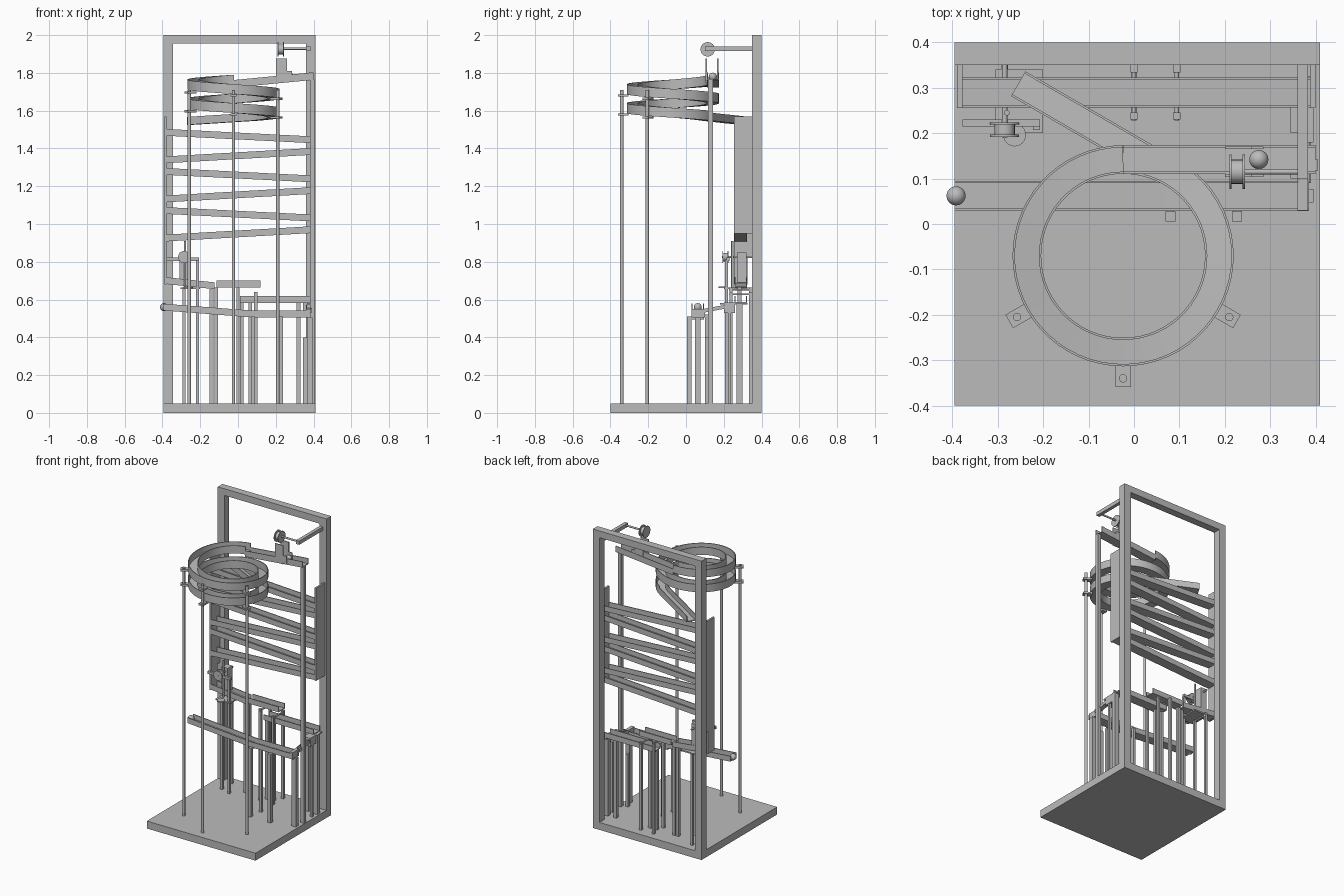
import bpy, bmesh, math
from mathutils import Vector, Matrix

old = bpy.data.objects.get("Cube")
if old:
    bpy.data.objects.remove(old, do_unlink=True)

grey = bpy.data.materials.new("plain grey")
grey.use_nodes = True
grey.diffuse_color = (0.5, 0.5, 0.5, 1)
grey.node_tree.nodes["Principled BSDF"].inputs["Base Color"].default_value = (0.5, 0.5, 0.5, 1)


def finish(name, bm, smooth=False):
    bmesh.ops.recalc_face_normals(bm, faces=bm.faces)
    mesh = bpy.data.meshes.new(name)
    bm.to_mesh(mesh)
    bm.free()
    mesh.materials.append(grey)
    ob = bpy.data.objects.new(name, mesh)
    bpy.context.collection.objects.link(ob)
    if smooth:
        bpy.ops.object.select_all(action='DESELECT')
        ob.select_set(True)
        bpy.context.view_layer.objects.active = ob
        bpy.ops.object.shade_smooth_by_angle(angle=math.radians(35))
    return ob


def box(name, x, y, z):
    """Box from (low, high) ranges."""
    bm = bmesh.new()
    size = Matrix.Diagonal((x[1] - x[0], y[1] - y[0], z[1] - z[0], 1))
    mid = Vector((sum(x) / 2, sum(y) / 2, sum(z) / 2))
    bmesh.ops.create_cube(bm, size=1, matrix=Matrix.Translation(mid) @ size)
    return finish(name, bm)


def post(name, x, y, top, w=0.016):
    return box(name, (x - w / 2, x + w / 2), (y - w / 2, y + w / 2), (0.05, top))


def rod(name, a, b, r, sides=24):
    """Cylinder between two points."""
    a, b = Vector(a), Vector(b)
    turn = (b - a).to_track_quat('Z', 'Y').to_matrix().to_4x4()
    bm = bmesh.new()
    bmesh.ops.create_cone(bm, cap_ends=True, segments=sides, radius1=r, radius2=r,
                          depth=(b - a).length,
                          matrix=Matrix.Translation((a + b) / 2) @ turn)
    return finish(name, bm, True)


def ball(name, x, y, z, r=0.021):
    bm = bmesh.new()
    bmesh.ops.create_uvsphere(bm, u_segments=24, v_segments=16, radius=r,
                              matrix=Matrix.Translation((x, y, z)))
    return finish(name, bm, True)


def channel(name, path, width=0.066, height=0.036, t=0.005, smooth=False):
    """Open U-shaped track swept along a path that follows its underside."""
    w, path = width / 2, [Vector(p) for p in path]
    profile = [(-w, 0), (w, 0), (w, height), (w - t, height),
               (w - t, t), (t - w, t), (t - w, height), (-w, height)]
    bm, rings = bmesh.new(), []
    for i, p in enumerate(path):
        d = path[min(i + 1, len(path) - 1)] - path[max(i - 1, 0)]
        side = Vector((-d.y, d.x, 0)).normalized()
        rings.append([bm.verts.new(p + side * u + Vector((0, 0, v))) for u, v in profile])
    n = len(profile)
    for a, b in zip(rings, rings[1:]):
        for i in range(n):
            bm.faces.new((a[i], a[(i + 1) % n], b[(i + 1) % n], b[i]))
    for ring in (rings[0], rings[-1]):
        for ids in ((0, 1, 4, 5), (1, 2, 3, 4), (0, 5, 6, 7)):
            bm.faces.new([ring[i] for i in ids])
    return finish(name, bm, smooth)


def spool(name, centre, axis, r, width):
    """Grooved wheel: a hub between two flanges."""
    c, a = Vector(centre), Vector(axis)
    rod(name + "_hub", c - a * width / 2, c + a * width / 2, r * 0.7)
    for s in (-1, 1):
        rod(name + "_flange", c + a * s * (width / 2 - 0.005), c + a * s * width / 2, r, 32)


# Base and back frame
box("base", (-0.395, 0.41), (-0.4, 0.4), (0, 0.05))
box("frame_right_post", (-0.395, -0.345), (0.35, 0.4), (0.05, 1.955))
box("frame_left_post", (0.36, 0.41), (0.35, 0.4), (0.05, 1.955))
box("frame_top_bar", (-0.395, 0.41), (0.35, 0.4), (1.955, 2))

# Zigzag ramps with end panels
back_y = 0.29
for i in range(6):
    drop = 0.207 * (i // 2)
    left, right = (1.467, 1.428) if i % 2 == 0 else (1.322, 1.366)
    channel("zigzag_ramp", [(-0.378, back_y, left - drop), (0.39, back_y, right - drop)])
box("right_end_panel", (-0.39, -0.378), (0.255, 0.35), (0.83, 1.57))
box("left_end_panel", (0.388, 0.4), (0.255, 0.35), (0.95, 1.57))

# Spiral track: starts at the back and winds down to a tangent exit
cx, cy, radius, pitch = -0.024, -0.07, 0.212, 0.1
spiral = []
for i in range(116):
    ang = math.radians(90 + i * 6)
    spiral.append((cx + radius * math.cos(ang), cy + radius * math.sin(ang),
                   1.738 - pitch * i / 60))
channel("spiral_track", spiral, 0.063, 0.052, smooth=True)
channel("exit_ramp", [spiral[-1], (-0.255, 0.309, 1.525)], 0.063, 0.042)
channel("entry_ramp", [(0.4, 0.142, 1.763), (cx, 0.142, 1.722)], 0.063, 0.04)
post("entry_post", 0.393, 0.13, 1.765, 0.025)

# Spiral legs with clamps
for deg in (210, 270, 330):
    d = Vector((math.cos(math.radians(deg)), math.sin(math.radians(deg)), 0))
    foot = Vector((cx, cy, 0)) + d * 0.27
    rod("spiral_leg", foot + Vector((0, 0, 0.05)), foot + Vector((0, 0, 1.71)), 0.009)
    turn = Matrix.Rotation(math.radians(deg), 4, 'Z')
    turns = (deg - 90) / 360
    for k in (0, 1):
        z = 1.735 - pitch * (turns + k) - 0.005
        bm = bmesh.new()
        bmesh.ops.create_cube(bm, size=1, matrix=Matrix.Translation(foot - d * 0.008 + Vector((0, 0, z)))
                              @ turn @ Matrix.Diagonal((0.055, 0.034, 0.012, 1)))
        finish("leg_clamp", bm)

# Upper wheel, its arm and the guide plates on the entry track
spool("upper_wheel", (0.227, 0.115, 1.925), (1, 0, 0), 0.038, 0.034)
rod("upper_axle", (0.22, 0.115, 1.928), (0.375, 0.115, 1.928), 0.006)
box("upper_arm", (0.36, 0.383), (0.1, 0.35), (1.915, 1.94))
for y in (0.107, 0.168):
    box("guide_plate", (0.2, 0.26), (y - 0.003, y + 0.003), (1.75, 1.875))
    box("guide_step", (0.26, 0.285), (y - 0.003, y + 0.003), (1.76, 1.81))
ball("upper_ball", 0.275, 0.142, 1.78)

# Lower back ramps
channel("lower_ramp_a", [(-0.378, back_y, 0.682), (-0.125, back_y, 0.655)])
channel("lower_ramp_b", [(-0.115, back_y, 0.664), (0.12, back_y, 0.664)])
channel("lower_ramp_c", [(0.01, back_y, 0.583), (0.38, back_y, 0.583)])

# Front collecting ramp
channel("front_ramp", [(-0.395, 0.062, 0.542), (0.07, 0.062, 0.506), (0.385, 0.062, 0.506)])
ball("lower_ball", -0.392, 0.062, 0.56)
box("front_ramp_stop", (0.36, 0.383), (0.03, 0.1), (0.506, 0.55))

# Posts under the lower ramps
for x, top in ((-0.14, 0.655), (-0.115, 0.664), (0.02, 0.583), (0.065, 0.583), (0.32, 0.583)):
    post("ramp_post", x, 0.283, top, 0.02)
post("wide_ramp_post", 0.385, 0.283, 0.583, 0.03)
for x, top in ((-0.285, 0.665), (0, 0.664), (0.094, 0.64)):
    for y in (0.238, 0.342):
        post("pair_post", x, y, top)
    rod("pivot_rod", (x, 0.228, top - 0.012), (x, 0.352, top - 0.012), 0.005)
for x in (0.08, 0.227):
    post("front_ramp_post", x, 0.017, 0.51, 0.022)
    box("post_tie", (x - 0.008, x + 0.008), (0.017, 0.095), (0.495, 0.506))
post("front_ramp_post", 0.38, 0.062, 0.506, 0.03)
post("short_post", 0.355, 0.11, 0.4, 0.02)
post("front_ramp_post", 0.095, 0.108, 0.52)

# Release wheel at the foot of the zigzag
post("release_post", -0.215, 0.215, 0.81)
box("release_bar", (-0.378, -0.207), (0.215, 0.23), (0.805, 0.822))
box("release_block", (-0.31, -0.265), (0.27, 0.32), (0.69, 0.85))
box("catch_plate", (-0.39, -0.378), (0.255, 0.325), (0.68, 0.83))
spool("release_wheel", (-0.285, 0.208, 0.825), (0, 1, 0), 0.032, 0.032)
rod("release_axle", (-0.285, 0.19, 0.825), (-0.285, 0.35, 0.825), 0.006)
rod("release_lever", (-0.28, 0.245, 0.66), (-0.28, 0.245, 0.91), 0.006)
rod("release_cup", (-0.263, 0.196, 0.66), (-0.263, 0.196, 0.668), 0.025)
box("release_shelf", (-0.305, -0.2), (0.2, 0.34), (0.655, 0.664))

# Corner transfer between back and front ramps
box("transfer_block", (0.345, 0.395), (0.2, 0.26), (0.53, 0.585))
box("transfer_shelf", (0.365, 0.395), (0.18, 0.325), (0.574, 0.583))
channel("transfer_chute", [(0.375, 0.25, 0.56), (0.375, 0.09, 0.53)], 0.03, 0.02)
post("transfer_post", 0.385, 0.23, 0.53)
